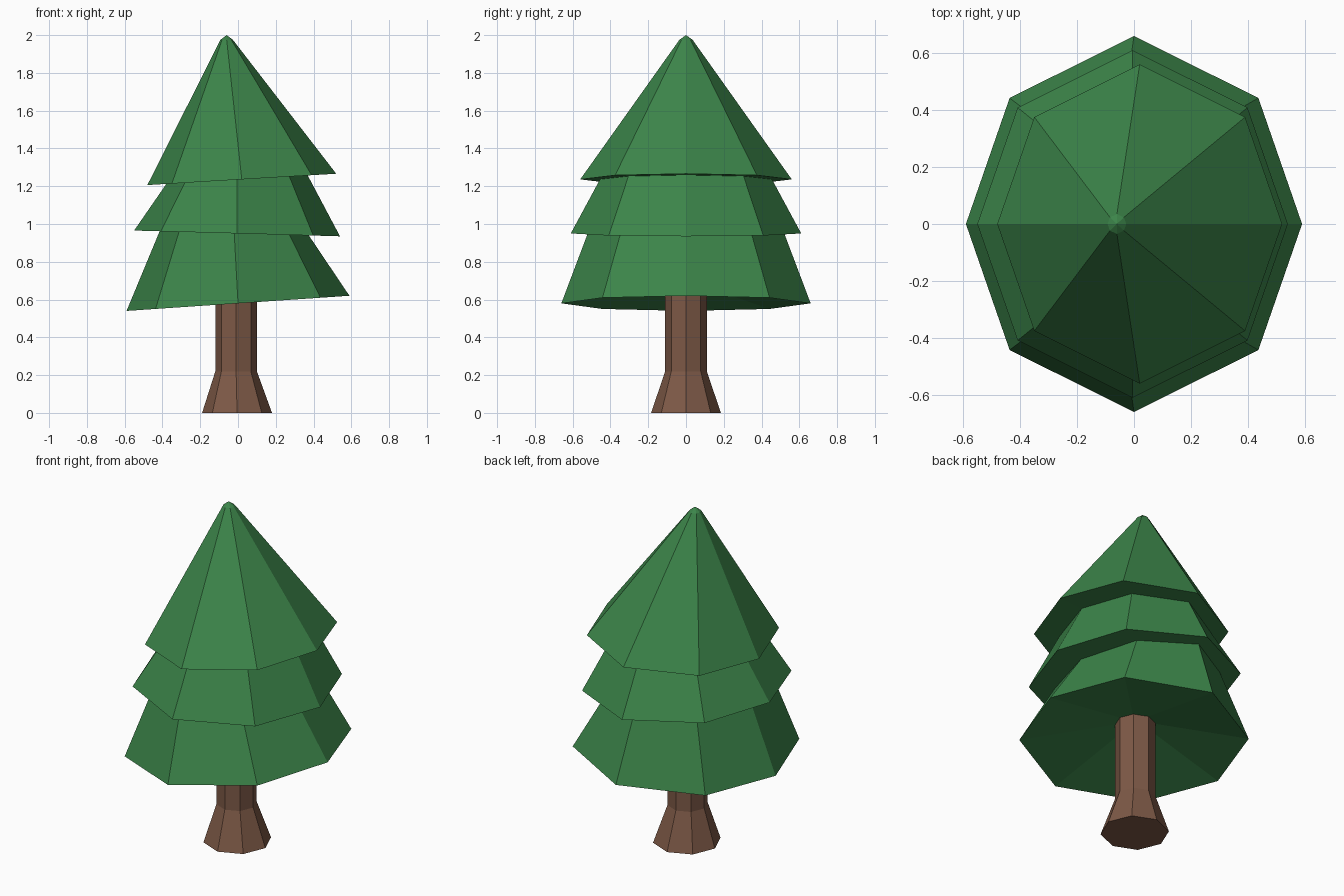
import bpy, bmesh, math

if "Cube" in bpy.data.objects:
    bpy.data.objects.remove(bpy.data.objects["Cube"])


def material(name, rgb):
    m = bpy.data.materials.new(name)
    m.diffuse_color = (*rgb, 1)
    m.use_nodes = True
    m.node_tree.nodes["Principled BSDF"].inputs["Base Color"].default_value = m.diffuse_color
    return m


def ring(bm, cx, rx, ry, z, tilt=0.0, kx=0.707, ky=0.707):
    """Eight-sided ring with corners on the axes, tilted along x."""
    pts = [(1, 0), (kx, ky), (0, 1), (-kx, ky), (-1, 0), (-kx, -ky), (0, -1), (kx, -ky)]
    return [bm.verts.new((cx + rx * u, ry * v, z + tilt * (cx + rx * u))) for u, v in pts]


def loft(name, sections, mat, tip=None, diag=(0.707, 0.707)):
    """Skin consecutive rings, then close both ends (optionally to a point)."""
    bm = bmesh.new()
    rings = [ring(bm, *s, kx=diag[0], ky=diag[1]) for s in sections]
    for a, b in zip(rings, rings[1:]):
        for i in range(8):
            j = (i + 1) % 8
            bm.faces.new((a[i], a[j], b[j], b[i]))
    bm.faces.new(rings[0][::-1])
    if tip:
        t = bm.verts.new(tip)
        for i in range(8):
            bm.faces.new((rings[-1][i], rings[-1][(i + 1) % 8], t))
    else:
        bm.faces.new(rings[-1])
    bmesh.ops.recalc_face_normals(bm, faces=bm.faces)
    me = bpy.data.meshes.new(name)
    bm.to_mesh(me)
    bm.free()
    me.materials.append(mat)
    ob = bpy.data.objects.new(name, me)
    bpy.context.collection.objects.link(ob)
    return ob


green = material("needle green", (0.045, 0.235, 0.068))
brown = material("bark brown", (0.205, 0.100, 0.062))

# Trunk: flared foot, straight stem (centre x, radius x, radius y, z)
loft("trunk", [
    (-0.005, 0.185, 0.185, 0.0),
    (-0.01, 0.11, 0.11, 0.22),
    (-0.01, 0.11, 0.11, 0.70),
], brown)

# Foliage: three stacked, slightly tilted tiers (last value is the tilt)
loft("foliage", [
    (-0.01, 0.10, 0.10, 0.68, 0.0),        # underside at the trunk
    (0.00, 0.59, 0.66, 0.58, 0.068),       # lower rim
    (-0.02, 0.395, 0.52, 0.95, -0.028),    # lower tier top
    (-0.005, 0.545, 0.61, 0.95, -0.028),   # middle rim
    (-0.005, 0.373, 0.455, 1.237, 0.06),   # middle tier top
    (0.02, 0.50, 0.56, 1.235, 0.06),       # upper rim
    (-0.06, 0.033, 0.035, 1.975, 0.0),     # blunt tip
], green, tip=(-0.06, 0, 2.0), diag=(0.74, 0.67))
